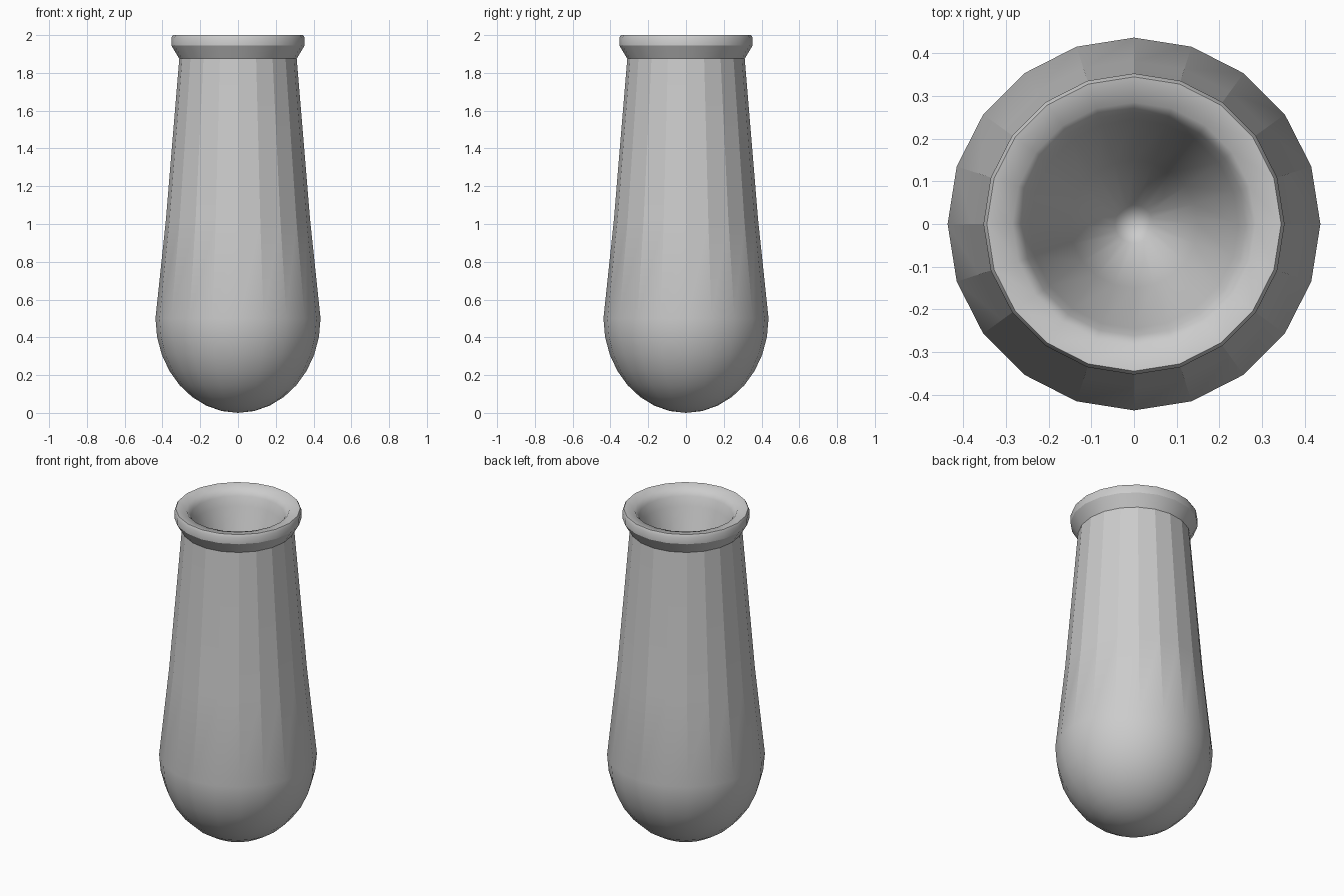
import bpy, bmesh, math

if "Cube" in bpy.data.objects:
    bpy.data.objects.remove(bpy.data.objects["Cube"])

SIDES = 20


def lathe(name, profile, faceted_rows, crease_rows):
    """Spin an (r, z) profile; first and last points are poles."""
    bm = bmesh.new()
    rings = []
    for r, z in profile:
        if r == 0:
            rings.append([bm.verts.new((0, 0, z))] * SIDES)
        else:
            rings.append([bm.verts.new((r * math.cos(2 * math.pi * i / SIDES),
                                        r * math.sin(2 * math.pi * i / SIDES), z))
                          for i in range(SIDES)])
    for a, b in zip(rings, rings[1:]):
        for i in range(SIDES):
            j = (i + 1) % SIDES
            quad = list(dict.fromkeys((a[i], a[j], b[j], b[i])))
            bm.faces.new(quad).smooth = True
    # sharp vertical edges on the faceted wall, sharp rings on the rim
    for k in faceted_rows:
        for i in range(SIDES):
            bm.edges.get((rings[k][i], rings[k + 1][i])).smooth = False
    for k in crease_rows:
        for i in range(SIDES):
            bm.edges.get((rings[k][i], rings[k][(i + 1) % SIDES])).smooth = False
    bmesh.ops.recalc_face_normals(bm, faces=bm.faces)
    mesh = bpy.data.meshes.new(name)
    bm.to_mesh(mesh)
    bm.free()
    obj = bpy.data.objects.new(name, mesh)
    bpy.context.collection.objects.link(obj)
    return obj


# rounded base
N = 8
base = [(0, 0)] + [(0.437 * math.sin(k * math.pi / 2 / N),
                    0.5 - 0.5 * math.cos(k * math.pi / 2 / N)) for k in range(1, N + 1)]
# tapered wall, flared collar, then the funnel-shaped cavity
wall = [(0.382, 1.02), (0.311, 1.875)]
collar = [(0.353, 1.945), (0.353, 1.985), (0.345, 2.0)]
cavity = [(0.285, 1.99), (0.262, 1.955), (0.245, 1.90), (0.15, 1.62),
          (0.045, 1.31), (0, 1.29)]
lathe("vessel", base + wall + collar + cavity,
      faceted_rows=[N, N + 1], crease_rows=[N + 2, N + 3, N + 5])
